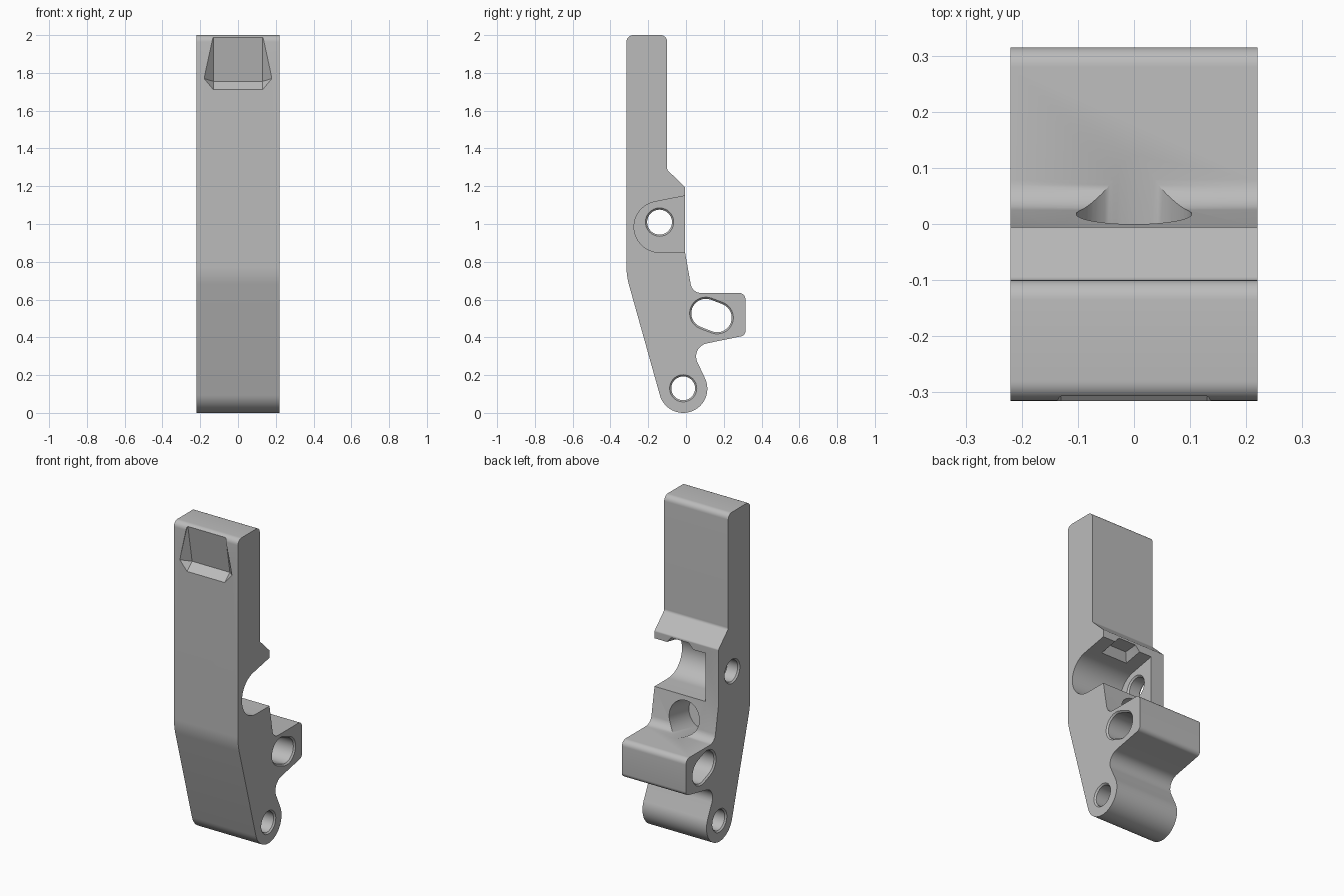
import bpy, bmesh
from math import sin, cos, pi, radians, atan2
from mathutils import Vector

cube = bpy.data.objects.get("Cube")
if cube:
    bpy.data.objects.remove(cube, do_unlink=True)

grey = bpy.data.materials.new("plain grey")
grey.use_nodes = True
grey.diffuse_color = (0.5, 0.5, 0.5, 1)
grey.node_tree.nodes["Principled BSDF"].inputs["Base Color"].default_value = (0.5, 0.5, 0.5, 1)

HALF = 0.22


def make_object(name, bm):
    bmesh.ops.recalc_face_normals(bm, faces=bm.faces)
    mesh = bpy.data.meshes.new(name)
    bm.to_mesh(mesh)
    bm.free()
    mesh.materials.append(grey)
    obj = bpy.data.objects.new(name, mesh)
    bpy.context.collection.objects.link(obj)
    return obj


def loft(name, stations):
    """Solid through (x, outline) stations, outlines given in y and z."""
    bm = bmesh.new()
    rings = [[bm.verts.new((x, p[0], p[1])) for p in outline] for x, outline in stations]
    for a, b in zip(rings, rings[1:]):
        for i in range(len(a)):
            j = (i + 1) % len(a)
            bm.faces.new((a[i], a[j], b[j], b[i]))
    bm.faces.new(rings[0])
    bm.faces.new(rings[-1])
    return make_object(name, bm)


def hull(name, points):
    bm = bmesh.new()
    for p in points:
        bm.verts.new(p)
    bmesh.ops.convex_hull(bm, input=bm.verts)
    return make_object(name, bm)


def arc(center, r, start, end, n):
    steps = [radians(start + (end - start) * i / n) for i in range(n + 1)]
    return [Vector((center[0] + r * cos(t), center[1] + r * sin(t))) for t in steps]


def fillet(prev, corner, nxt, r, n=8):
    """Points of a rounded corner between two straight edges."""
    p = Vector(corner)
    a, b = (Vector(prev) - p).normalized(), (Vector(nxt) - p).normalized()
    half = a.angle(b) / 2
    center = p + (a + b).normalized() * r / sin(half)
    start = p + a * r * cos(half) / sin(half) - center
    end = p + b * r * cos(half) / sin(half) - center
    turn = start.angle_signed(end)
    t0 = atan2(start.y, start.x)
    return [center + Vector((cos(t0 - turn * i / n), sin(t0 - turn * i / n))) * r
            for i in range(n + 1)]


def stadium(c1, c2, r):
    d = Vector(c2) - Vector(c1)
    t = atan2(d.y, d.x) * 180 / pi
    return arc(c1, r, t + 90, t + 270, 16) + arc(c2, r, t - 90, t + 90, 16)


def hole_cutter(name, c1, c2, r, left, right, chamfer=0.009):
    """Through hole with a small countersink at both faces."""
    wide, slim = stadium(c1, c2, r + 2 * chamfer), stadium(c1, c2, r)
    c, e = chamfer, chamfer
    return loft(name, [(left - e, wide), (left + c, slim), (right - c, slim), (right + e, wide)])


# Side profile: corners with rounding radius, then the round foot
foot = arc((-0.015, 0.128), 0.128, 24, -164, 32)
corners = [
    (foot[-1], 0), ((-0.315, 0.725), 0.35), ((-0.315, 2), 0.035), ((-0.1, 2), 0.035),
    ((-0.1, 1.287), 0.02), ((-0.005, 1.195), 0.012), ((-0.005, 0.85), 0),
    ((0.033, 0.635), 0.055), ((0.315, 0.635), 0.035), ((0.315, 0.41), 0.03),
    ((0.022, 0.35), 0.07), (foot[0], 0),
]
outline = []
for i, (point, r) in enumerate(corners):
    if r:
        outline += fillet(corners[i - 1][0], point, corners[i + 1][0], r)
    else:
        outline.append(Vector(point))
outline += foot[1:-1]
body = loft("bracket_body", [(-HALF, outline), (HALF, outline)])

cutters = []

# Side pocket, open to the left side and the back, leaving one wall
pocket = arc((-0.14, 0.985), 0.135, 270, 101, 28) + [Vector((0.05, 1.16)), Vector((0.05, 0.85))]
WALL = -0.13
cutters.append(loft("pocket_cutter", [(WALL, pocket), (HALF + 0.05, pocket)]))

# Cross holes
cutters.append(hole_cutter("pivot_hole_cutter", (-0.015, 0.13), (-0.015, 0.13), 0.063, -HALF, HALF))
cutters.append(hole_cutter("slot_cutter", (0.105, 0.527), (0.165, 0.504), 0.077, -HALF, HALF))
cutters.append(hole_cutter("wall_hole_cutter", (-0.14, 1.01), (-0.14, 1.01), 0.066, -HALF, WALL))

# Blind bore square to the sloping back face
bm = bmesh.new()
bmesh.ops.create_cone(bm, cap_ends=True, segments=48, radius1=0.103, radius2=0.103, depth=0.6)
axis = Vector((0, 0.985, 0.17)).normalized()
bmesh.ops.rotate(bm, verts=bm.verts, matrix=axis.to_track_quat('Z', 'Y').to_matrix())
bmesh.ops.translate(bm, verts=bm.verts, vec=Vector((0, 0.02, 0.722)) + axis * 0.1)
cutters.append(make_object("bore_cutter", bm))

# Wedge recess on the front of the top end
recess = []
for s in (-1, 1):
    recess += [(s * 0.13, -0.316, 2.0), (s * 0.18, -0.316, 1.77), (s * 0.13, -0.316, 1.71),
               (s * 0.13, -0.265, 1.755), (s * 0.13, -0.309, 2.0)]
cutters.append(hull("recess_cutter", recess))

# Bevelled notch in the pocket ceiling
notch = []
for s in (-1, 1):
    notch += [(0.045 + s * w, y, z) for w, y, z in
              ((0.1, -0.13, 1.11), (0.1, 0.02, 1.14), (0.06, -0.09, 1.175), (0.06, 0.02, 1.185))]
cutters.append(hull("notch_cutter", notch))

bpy.context.view_layer.objects.active = body
for cutter in cutters:
    cutter.hide_render = True
    mod = body.modifiers.new(cutter.name, 'BOOLEAN')
    mod.operation = 'DIFFERENCE'
    mod.solver = 'EXACT'
    mod.object = cutter
    bpy.ops.object.modifier_apply(modifier=mod.name)
for cutter in cutters:
    bpy.data.objects.remove(cutter, do_unlink=True)

bpy.ops.object.select_all(action='DESELECT')
body.select_set(True)
bpy.ops.object.shade_smooth_by_angle(angle=radians(30))
